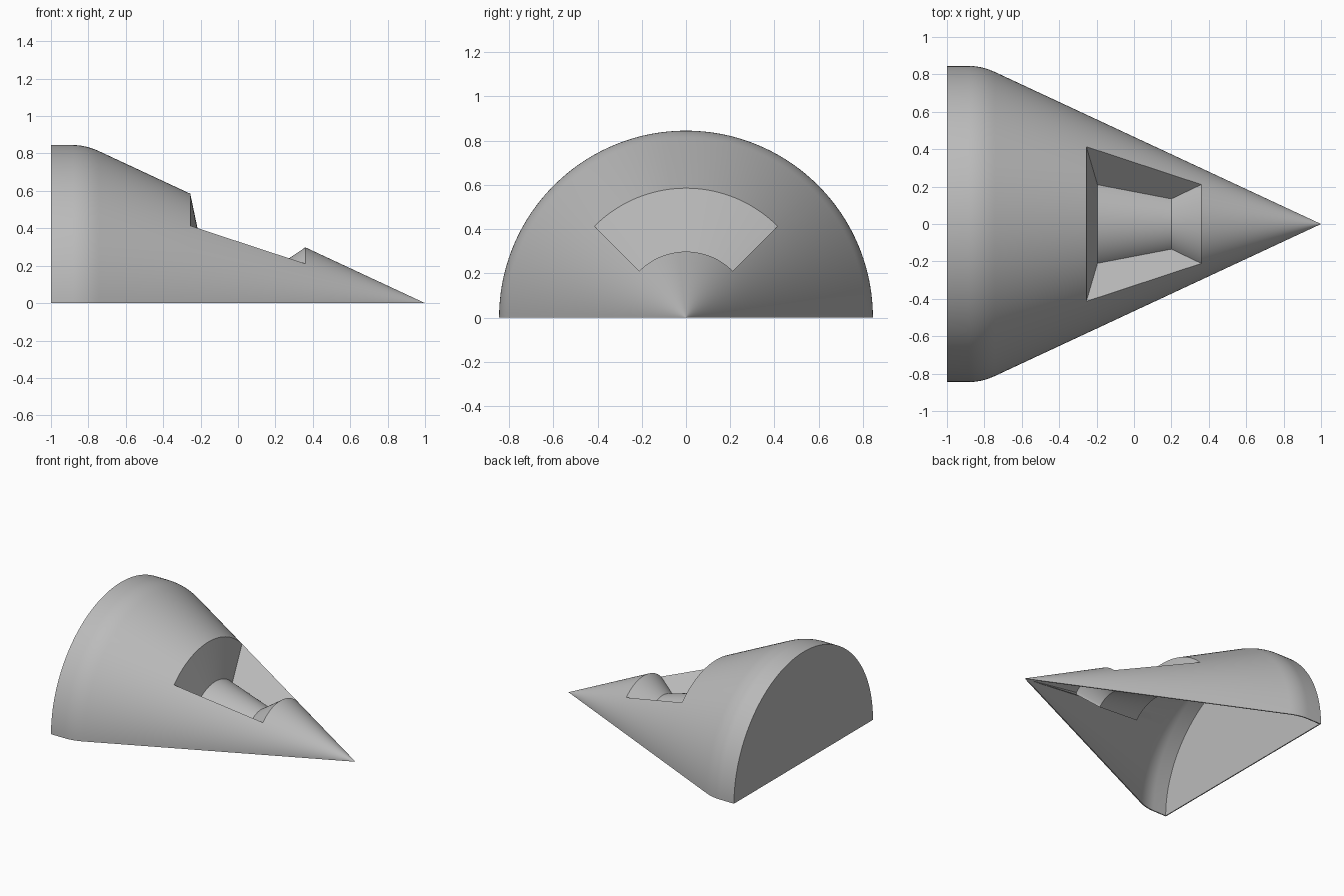
import bpy, bmesh, math

old = bpy.data.objects.get("Cube")
if old:
    bpy.data.objects.remove(old, do_unlink=True)

SEG = 96                       # steps around the half circle
LO, HI = SEG // 4, 3 * SEG // 4  # recess spans the middle 90 degrees
BASE_R = 0.845
SLOPE = 0.466                  # cone radius lost per unit of x

grey = bpy.data.materials.new("plain_grey")
grey.use_nodes = True
colour = (0.5, 0.5, 0.5, 1)
grey.diffuse_color = colour
grey.node_tree.nodes["Principled BSDF"].inputs["Base Color"].default_value = colour

bm = bmesh.new()


def ring(x, r, first=0, last=SEG):
    """Arc of vertices around the x axis, keyed by step."""
    return {i: bm.verts.new((x, r * math.cos(math.pi * i / SEG),
                             r * math.sin(math.pi * i / SEG)))
            for i in range(first, last + 1)}


def bridge(a, b, steps):
    for i in steps:
        bm.faces.new((a[i], b[i], b[i + 1], a[i + 1]))


# Outer profile: short cylinder, rounded shoulder, straight cone
corner = 1 - BASE_R / SLOPE
tangent = 0.07
p0 = (corner - tangent, BASE_R)
p2 = (corner + tangent, BASE_R - SLOPE * tangent)
profile = [(-1, BASE_R)]
for k in range(9):
    t = k / 8
    profile.append(tuple((1 - t) ** 2 * a + 2 * t * (1 - t) * b + t * t * c
                         for a, b, c in zip(p0, (corner, BASE_R), p2)))
REAR, FRONT = -0.255, 0.36
profile += [(x, SLOPE * (1 - x)) for x in (REAR, FRONT, 0.9, 0.98, 0.995)]
rings = [ring(x, r) for x, r in profile]

for (xa, _), a, b in zip(profile, rings, rings[1:]):
    if xa == REAR:
        rear, front = a, b
        bridge(a, b, [i for i in range(SEG) if not LO <= i < HI])
    else:
        bridge(a, b, range(SEG))

# Pointed tip
tip = bm.verts.new((1, 0, 0))
for i in range(SEG):
    bm.faces.new((rings[-1][i], tip, rings[-1][i + 1]))

# Recess: rear wall, curved floor, front wall and two radial side walls
floor_rear = ring(-0.195, 0.297, LO, HI)
floor_front = ring(0.2, 0.19, LO, HI)
loops = (rear, floor_rear, floor_front, front)
for a, b in zip(loops, loops[1:]):
    bridge(a, b, range(LO, HI))
for i in (LO, HI):
    bm.faces.new([loop[i] for loop in loops])

# Flat end cap; the underside stays open
bm.faces.new(list(rings[0].values()))
bmesh.ops.recalc_face_normals(bm, faces=bm.faces)
bm.normal_update()
cap = max(bm.faces, key=lambda f: len(f.verts))
if cap.normal.x > 0:
    bmesh.ops.reverse_faces(bm, faces=bm.faces)

mesh = bpy.data.meshes.new("half_cone_shell")
bm.to_mesh(mesh)
bm.free()
mesh.materials.append(grey)
shell = bpy.data.objects.new("half_cone_shell", mesh)
bpy.context.collection.objects.link(shell)

# Thin wall, fading to nothing at the tip
group = shell.vertex_groups.new(name="wall")
for v in mesh.vertices:
    group.add([v.index], 0.0 if v.co.x > 0.97 else 1.0, 'REPLACE')
wall = shell.modifiers.new("wall", 'SOLIDIFY')
wall.thickness = 0.008
wall.offset = -1
wall.vertex_group = "wall"
wall.use_even_offset = True

bpy.ops.object.select_all(action='DESELECT')
shell.select_set(True)
bpy.context.view_layer.objects.active = shell
bpy.ops.object.modifier_apply(modifier="wall")
bpy.ops.object.shade_smooth_by_angle(angle=math.radians(30))
